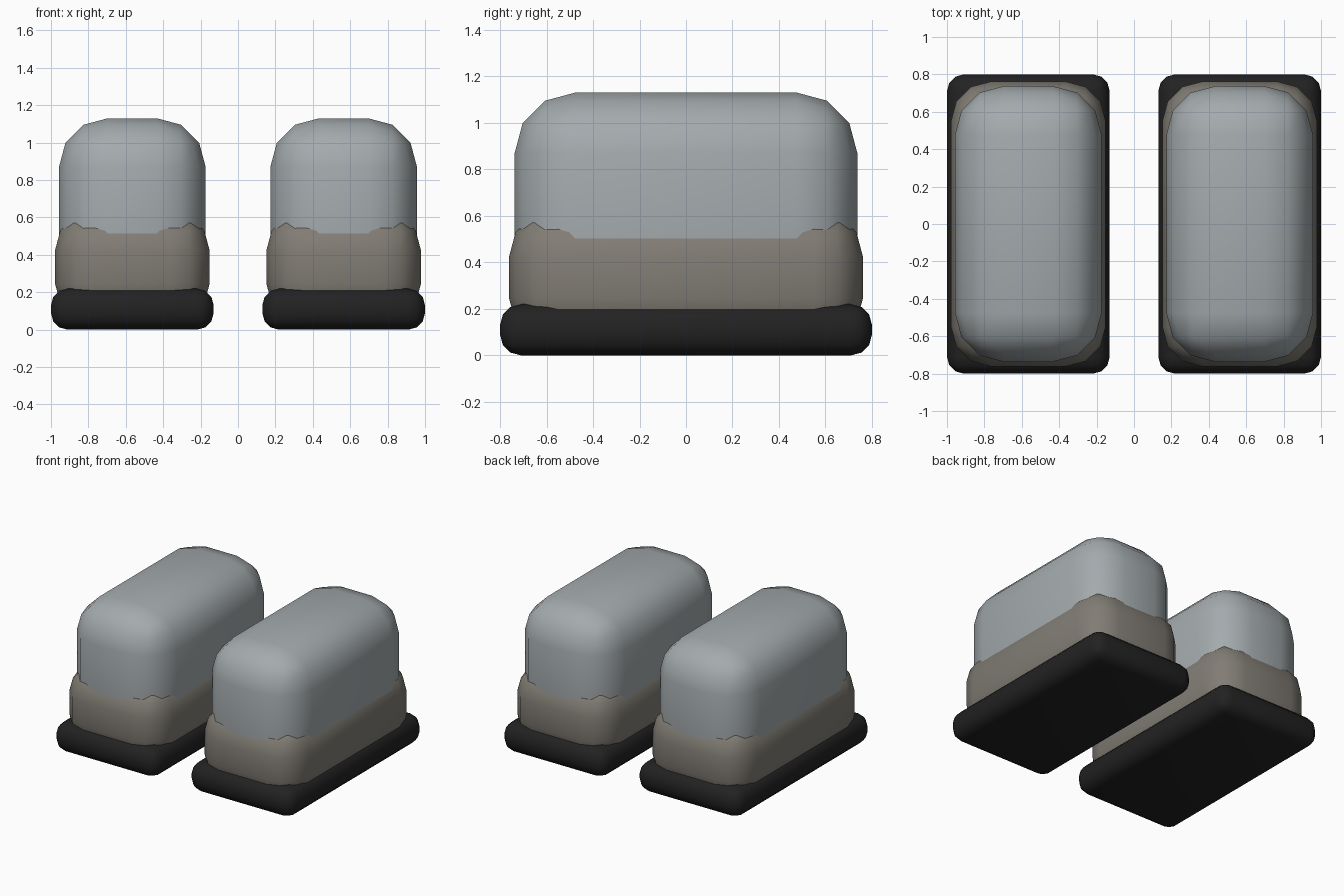
import bpy
import bmesh
import math
from mathutils import Matrix

cube = bpy.data.objects.get("Cube")
if cube:
    bpy.data.objects.remove(cube, do_unlink=True)


def material(name, rgb):
    mat = bpy.data.materials.new(name)
    mat.use_nodes = True
    mat.diffuse_color = (*rgb, 1)
    bsdf = mat.node_tree.nodes["Principled BSDF"]
    bsdf.inputs["Base Color"].default_value = (*rgb, 1)
    bsdf.inputs["Roughness"].default_value = 0.7
    return mat


def rounded_box(name, x, size, bottom, radius, mat):
    """Box with every edge rounded in three steps, standing at the given height."""
    bm = bmesh.new()
    bmesh.ops.create_cube(bm, size=1, matrix=Matrix.Diagonal((*size, 1)))
    bmesh.ops.bevel(bm, geom=bm.edges[:], offset=radius, segments=3,
                    profile=0.5, affect='EDGES')
    bmesh.ops.recalc_face_normals(bm, faces=bm.faces[:])
    mesh = bpy.data.meshes.new(name)
    bm.to_mesh(mesh)
    bm.free()
    mesh.materials.append(mat)
    obj = bpy.data.objects.new(name, mesh)
    obj.location = (x, 0, bottom + size[2] / 2)
    bpy.context.collection.objects.link(obj)
    bpy.ops.object.select_all(action='DESELECT')
    obj.select_set(True)
    bpy.context.view_layer.objects.active = obj
    bpy.ops.object.shade_smooth_by_angle(angle=math.radians(40))
    return obj


pale_grey = material("pale_grey", (0.37, 0.405, 0.418))
warm_grey = material("warm_grey", (0.22, 0.204, 0.177))
black = material("black", (0.016, 0.016, 0.016))

# A matching pair: dark sole, warm grey collar, tall pale body
for side, sign in (("left", 1), ("right", -1)):
    x = sign * 0.565
    rounded_box(side + "_sole", x, (0.87, 1.6, 0.22), 0, 0.09, black)
    rounded_box(side + "_collar", x, (0.826, 1.522, 0.6), 0.035, 0.21, warm_grey)
    rounded_box(side + "_body", x, (0.784, 1.474, 1.129), 0.001, 0.26, pale_grey)
